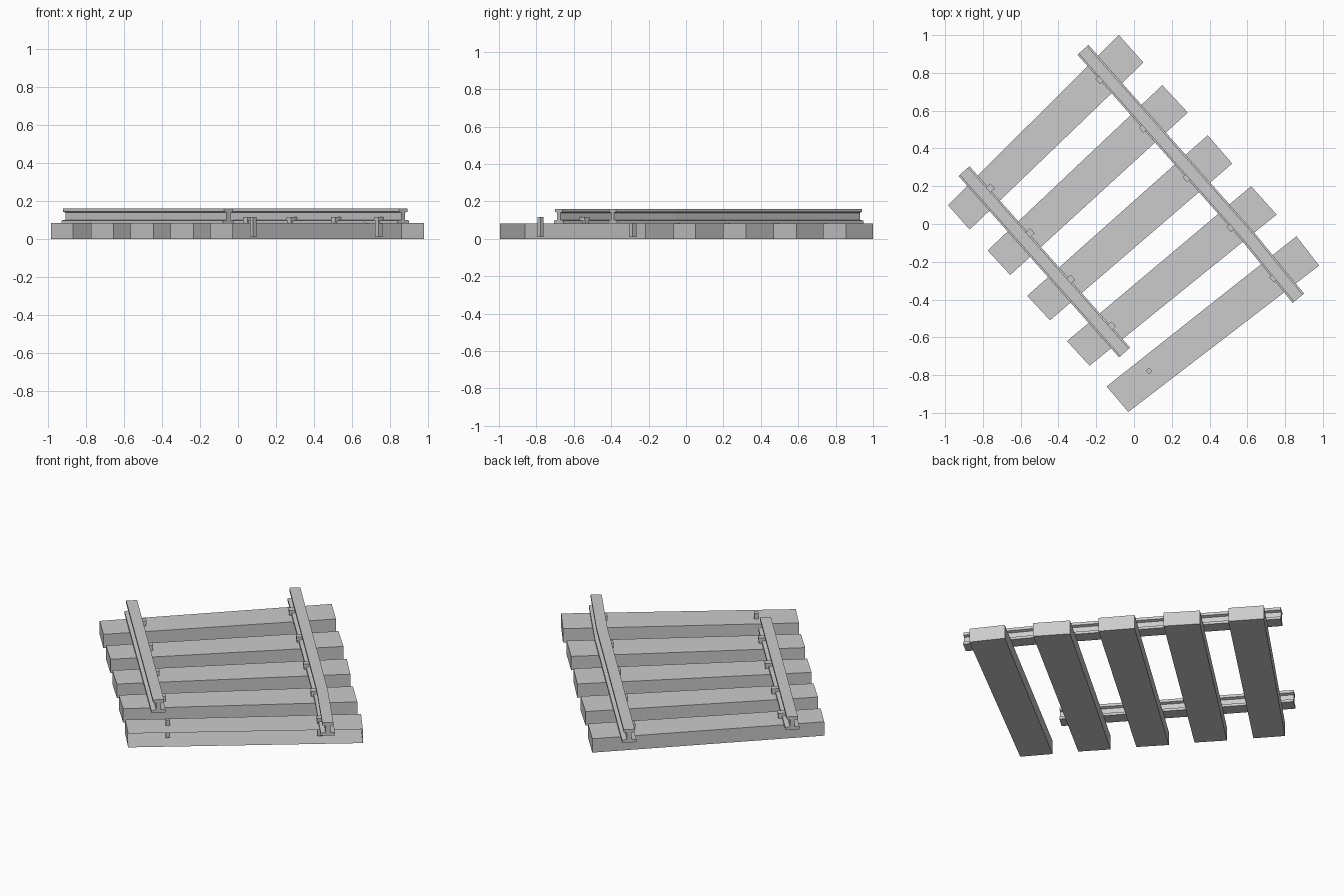
import bpy
from mathutils import Vector

if "Cube" in bpy.data.objects:
    bpy.data.objects.remove(bpy.data.objects["Cube"])


def mesh_object(name, verts, faces):
    me = bpy.data.meshes.new(name)
    me.from_pydata([tuple(v) for v in verts], [], faces)
    me.update()
    ob = bpy.data.objects.new(name, me)
    bpy.context.collection.objects.link(ob)
    return ob


def prism(name, plan, z0, z1, skip=None):
    # counter-clockwise plan outline raised from z0 to z1
    n = len(plan)
    verts = [(x, y, z) for z in (z0, z1) for x, y in plan]
    faces = [tuple(reversed(range(n))), tuple(range(n, 2 * n))]
    faces += [(i, (i + 1) % n, (i + 1) % n + n, i + n) for i in range(n) if i != skip]
    return mesh_object(name, verts, faces)


# sleepers, fanned slightly; the last one is open on its outer long side
TOP = 0.083
sleepers = [
    [(-0.985, 0.10), (-0.87, -0.03), (0.05, 0.855), (-0.08, 1.0)],
    [(-0.775, -0.14), (-0.655, -0.27), (0.285, 0.59), (0.15, 0.735)],
    [(-0.565, -0.38), (-0.445, -0.51), (0.52, 0.32), (0.39, 0.47)],
    [(-0.355, -0.62), (-0.235, -0.75), (0.755, 0.05), (0.62, 0.20)],
    [(-0.145, -0.86), (-0.03, -0.995), (0.98, -0.22), (0.86, -0.065)],
]
for i, plan in enumerate(sleepers):
    prism(f"sleeper_{i + 1}", plan, 0, TOP, 1 if i == 4 else None)

# I-shaped rail section: (offset across, height)
half = [(0.039, 0.082), (0.039, 0.097), (0.013, 0.101), (0.013, 0.139),
        (0.03, 0.144), (0.03, 0.16)]
SECTION = half + [(-a, z) for a, z in reversed(half)]


def rail(name, path):
    pts = [Vector(p) for p in path]
    n = len(SECTION)
    verts, faces = [], []
    for i, p in enumerate(pts):
        d = (pts[min(i + 1, len(pts) - 1)] - pts[max(i - 1, 0)]).normalized()
        side = Vector((d.y, -d.x))
        verts += [(*(p + side * a), z) for a, z in SECTION]
    for k in range(len(pts) - 1):
        for j in range(n):
            a, b = k * n + j, k * n + (j + 1) % n
            faces.append((b, a, a + n, b + n))
    last = (len(pts) - 1) * n
    faces += [tuple(range(n)), tuple(reversed(range(last, last + n)))]
    return mesh_object(name, verts, faces)


rail("short_rail", [(-0.90, 0.28), (-0.05, -0.68)])
rail("long_rail", [(-0.27, 0.922), (0.60, -0.062), (0.87, -0.393)])

# spikes on the inner side of each rail, heads hooked over the rail foot
along = Vector((0.663, -0.749))
across = Vector((0.749, 0.663))


def box_plan(c, a0, a1, h):
    return [tuple(c + across * a + along * b)
            for a, b in ((a0, h), (a1, h), (a1, -h), (a0, -h))]


def spike(name, pos, toward):
    c = Vector(pos)
    prism(name + "_stem", box_plan(c, -0.014, 0.014, 0.014), 0.01, 0.1)
    lo, hi = (-0.016, 0.026) if toward > 0 else (-0.026, 0.016)
    prism(name + "_head", box_plan(c, lo, hi, 0.018), 0.098, 0.116)


short_side = [(-0.76, 0.19), (-0.55, -0.047), (-0.335, -0.293), (-0.12, -0.54)]
long_side = [(-0.18, 0.765), (0.05, 0.507), (0.28, 0.245), (0.513, -0.018), (0.74, -0.285)]
for i, p in enumerate(short_side):
    spike(f"short_rail_spike_{i + 1}", p, -1)
for i, p in enumerate(long_side):
    spike(f"long_rail_spike_{i + 1}", p, 1)

# loose spike left where the short rail is missing
prism("loose_spike", box_plan(Vector((0.08, -0.778)), -0.012, 0.012, 0.012), 0.01, 0.116)
